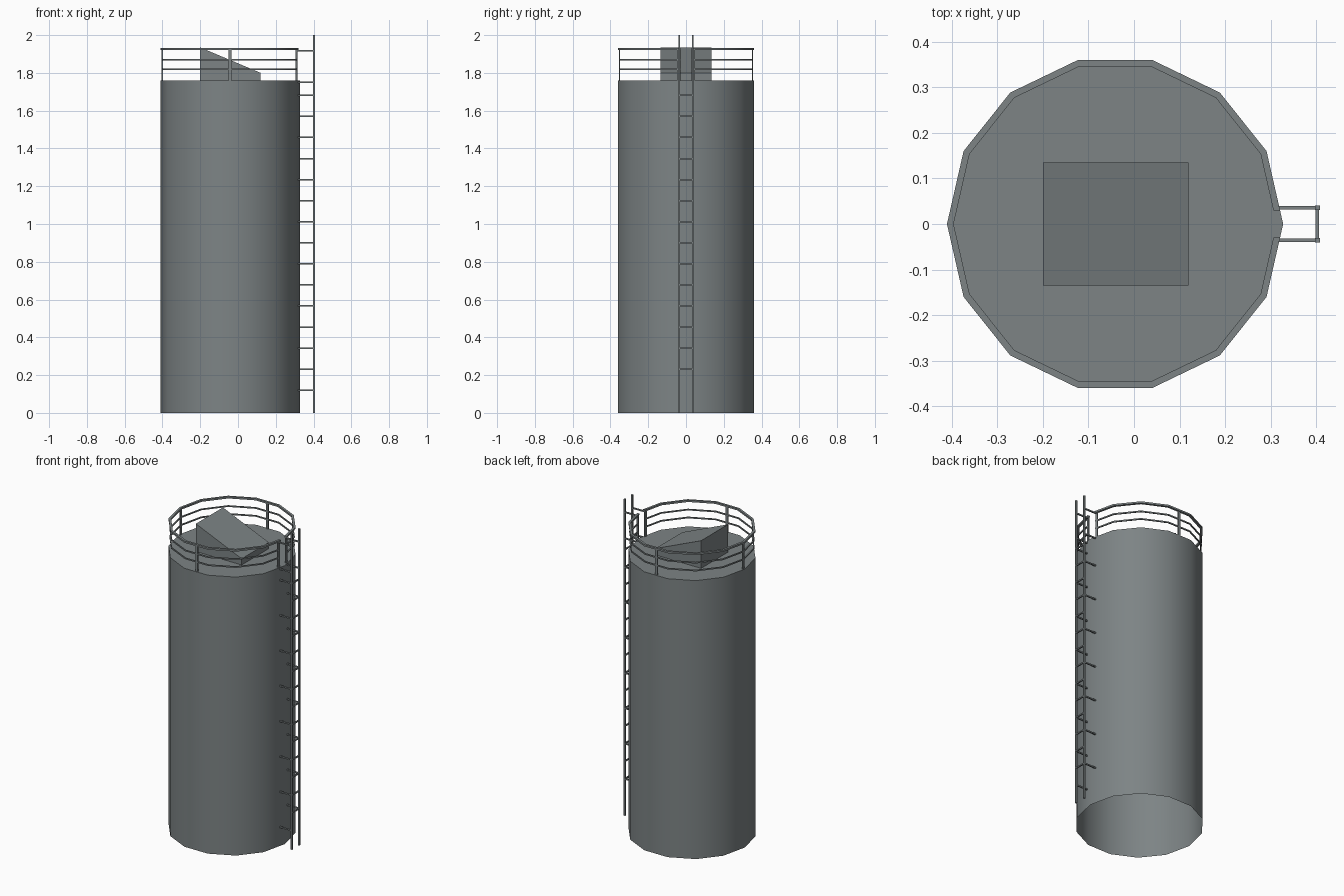
import bpy, bmesh, math
from mathutils import Vector

if "Cube" in bpy.data.objects:
    bpy.data.objects.remove(bpy.data.objects["Cube"])

CX, R, N, TOP = -0.0415, 0.3685, 14, 1.76

grey = bpy.data.materials.new("steel_grey")
grey.diffuse_color = (0.205, 0.23, 0.235, 1)
grey.use_nodes = True
grey.node_tree.nodes["Principled BSDF"].inputs["Base Color"].default_value = grey.diffuse_color


def finish(name, bm, smooth=False):
    bmesh.ops.recalc_face_normals(bm, faces=bm.faces)
    me = bpy.data.meshes.new(name)
    bm.to_mesh(me)
    bm.free()
    me.materials.append(grey)
    ob = bpy.data.objects.new(name, me)
    bpy.context.collection.objects.link(ob)
    if smooth:
        bpy.ops.object.select_all(action='DESELECT')
        ob.select_set(True)
        bpy.context.view_layer.objects.active = ob
        bpy.ops.object.shade_smooth_by_angle(angle=math.radians(35))
    return ob


def add_box(bm, lo, hi, turn=0.0):
    """Box between two corners, optionally turned about its own vertical axis."""
    lo, hi = Vector(lo), Vector(hi)
    mid, size = (lo + hi) / 2, hi - lo
    vs = bmesh.ops.create_cube(bm, size=1)["verts"]
    c, s = math.cos(turn), math.sin(turn)
    for v in vs:
        x, y, z = (v.co[i] * size[i] for i in range(3))
        v.co = mid + Vector((x * c - y * s, x * s + y * c, z))


def ring_point(r, i):
    a = 2 * math.pi * i / N
    return Vector((CX + r * math.cos(a), r * math.sin(a)))


def rail_path(r, gap=0.03):
    """Polygon points round the tank, open at the ladder."""
    pts = [ring_point(r, i) for i in range(1, N)]
    tip = ring_point(r, 0)
    first = tip.lerp(pts[0], gap / pts[0].y)
    return [first] + pts + [Vector((first.x, -first.y))]


def add_rail(bm, r_in, r_out, z0, z1):
    inner, outer = rail_path(r_in), rail_path(r_out)
    rows = []
    for p, q in zip(inner, outer):
        rows.append([bm.verts.new((*c, z)) for c, z in
                     ((p, z0), (q, z0), (q, z1), (p, z1))])
    for a, b in zip(rows, rows[1:]):
        for k in range(4):
            m = (k + 1) % 4
            bm.faces.new((a[k], a[m], b[m], b[k]))
    bm.faces.new(rows[0])
    bm.faces.new(rows[-1])


# Tank shell, open underneath
bm = bmesh.new()
low = [bm.verts.new((*ring_point(R, i), 0)) for i in range(N)]
high = [bm.verts.new((*ring_point(R, i), TOP)) for i in range(N)]
for i in range(N):
    j = (i + 1) % N
    bm.faces.new((low[i], low[j], high[j], high[i]))
bm.faces.new(high)
finish("tank", bm, smooth=True)

# Sloping roof hatch
bm = bmesh.new()
profile = ((-0.2, TOP), (0.12, TOP), (0.12, 1.80), (-0.2, 1.935))
sides = [[bm.verts.new((x, y, z)) for x, z in profile] for y in (-0.135, 0.135)]
for k in range(4):
    m = (k + 1) % 4
    bm.faces.new((sides[0][k], sides[0][m], sides[1][m], sides[1][k]))
for s in sides:
    bm.faces.new(s)
finish("roof_hatch", bm)

# Guard rails
bm = bmesh.new()
add_rail(bm, 0.354, 0.3685, 1.921, 1.932)
for z in (1.82, 1.87):
    add_rail(bm, 0.357, 0.364, z - 0.004, z + 0.004)
finish("guard_rails", bm, smooth=True)

# Flat rail posts
bm = bmesh.new()
add_box(bm, (-0.405, -0.008, TOP), (-0.398, 0.008, 1.925))
for s in (-1, 1):
    add_box(bm, (CX - 0.008, s * 0.352 - 0.003, TOP), (CX + 0.008, s * 0.352 + 0.003, 1.925))
    add_box(bm, (0.307, s * 0.038 - 0.008, TOP), (0.314, s * 0.038 + 0.008, 1.925),
            turn=s * math.pi / N)
finish("rail_posts", bm)

# Ladder uprights
bm = bmesh.new()
for s in (-1, 1):
    add_box(bm, (0.397, s * 0.036 - 0.005, 0), (0.408, s * 0.036 + 0.005, 2))
finish("ladder_uprights", bm)

# Ladder rungs
STEP = 0.1115
bm = bmesh.new()
for i in range(1, 15):
    z = 0.12 + i * STEP
    add_box(bm, (0.398, -0.034, z - 0.004), (0.406, 0.034, z + 0.004))
finish("ladder_rungs", bm)

# Wall brackets, alternating sides, with pairs at the top
bm = bmesh.new()
spots = [(0.12 + i * STEP, -1 if i % 2 == 0 else 1) for i in range(15)]
spots += [(z, s) for z in (1.751, 1.917) for s in (-1, 1)]
for z, s in spots:
    add_box(bm, (0.312, s * 0.036 - 0.004, z - 0.004), (0.40, s * 0.036 + 0.004, z + 0.004))
finish("ladder_brackets", bm)
